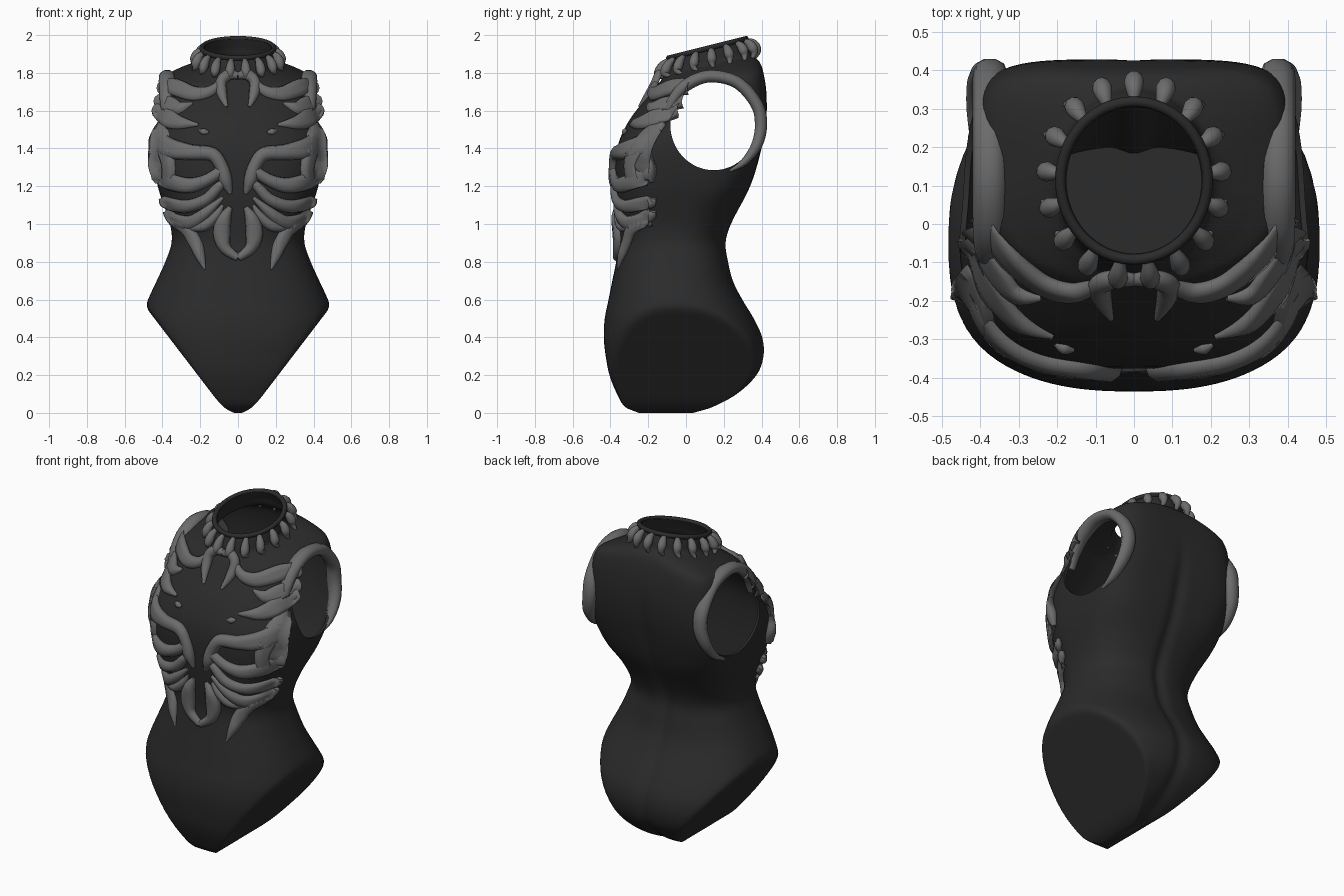
import bpy, bmesh
from math import sin, cos, pi, radians, exp
from mathutils import Vector

old = bpy.data.objects.get("Cube")
if old:
    bpy.data.objects.remove(old, do_unlink=True)


def material(name, value):
    m = bpy.data.materials.new(name)
    m.use_nodes = True
    col = (value, value, value, 1)
    m.diffuse_color = col
    bsdf = m.node_tree.nodes["Principled BSDF"]
    bsdf.inputs["Base Color"].default_value = col
    bsdf.inputs["Roughness"].default_value = 0.7
    return m


DARK = material("dark suit", 0.024)
GREY = material("bone grey", 0.15)

# Body cross-sections: height, half width, front, back, squareness
SECTIONS = [
    (0, .30, -.25, .04, 2.5), (.03, .36, -.32, .14, 2.5),
    (.1, .42, -.365, .27, 2.5), (.2, .46, -.405, .375, 2.5),
    (.3, .49, -.425, .412, 2.5), (.4, .505, -.435, .405, 2.5),
    (.5, .51, -.43, .36, 2.4), (.6, .476, -.41, .30, 2.4),
    (.7, .43, -.39, .25, 2.4), (.8, .385, -.37, .225, 2.4),
    (.9, .352, -.355, .212, 2.4), (1, .36, -.36, .24, 2.6),
    (1.2, .425, -.375, .34, 3), (1.4, .455, -.365, .40, 3),
    (1.55, .44, -.30, .425, 2.5), (1.7, .415, -.185, .425, 2.3),
    (1.77, .385, -.15, .41, 2.3), (1.81, .30, -.13, .39, 2.2),
    (1.84, .215, -.125, .355, 2.1), (1.88, .20, -.115, .34, 2),
    (1.935, .19, -.09, .316, 2),
]


def clamp(v):
    return min(max(v, 0), 1)


def section(z):
    """Smoothly interpolated half width, front, back and squareness."""
    last = len(SECTIONS) - 1
    z = min(max(z, 0), SECTIONS[last][0])
    i = max(k for k in range(last) if SECTIONS[k][0] <= z)
    a, b = SECTIONS[i], SECTIONS[i + 1]
    p, q = SECTIONS[max(i - 1, 0)], SECTIONS[min(i + 2, last)]
    h = b[0] - a[0]
    t = (z - a[0]) / h
    out = []
    for c in range(1, 5):
        ma = (b[c] - p[c]) / (b[0] - p[0]) * h
        mb = (q[c] - a[c]) / (q[0] - a[0]) * h
        out.append(a[c] + t * ma + t * t * (3 * (b[c] - a[c]) - 2 * ma - mb)
                   + t ** 3 * (ma + mb - 2 * (b[c] - a[c])))
    return out


def ring_point(angle, z, grow=0):
    """Point on the body; angle 0 is the model's left, 90 degrees the back."""
    w, yf, yb, n = section(z)
    c, s = cos(angle), sin(angle)
    if s > 0:                                      # squarer shoulder blades
        n += (4.8 - n) * clamp((z - 1.1) / 0.3) * clamp((1.84 - z) / 0.07)
    r = (abs(c) ** n + abs(s) ** n) ** (-1 / n)
    mid, half = (yf + yb) / 2, (yb - yf) / 2
    x, dy = (w + grow) * r * c, (half + grow) * r * s
    if s > 0 and z < 1.7:                          # groove down the spine
        dy -= 0.018 * exp(-(x / 0.035) ** 2) * min(1, (1.7 - z) * 3)
    # Slanted leg openings, closed flat with a rounded edge
    limit = 0.06 + 0.765 * z - 0.04 * exp(-z / 0.02)
    soft = 0.035
    blend = clamp(0.5 + (limit - abs(x)) / (2 * soft))
    ax = limit + (abs(x) - limit) * blend - soft * blend * (1 - blend)
    x = max(ax, 0) * (1 if x >= 0 else -1)
    k = clamp((z - 1.68) / 0.2)                    # neck leans forward
    return Vector((x, mid + dy, z + 0.25 * k * k * (3 - 2 * k) * dy))


def front_point(x, z):
    w, yf, yb, n = section(z)
    f = min(abs(x) / w, 0.975)
    mid = (yf + yb) / 2
    return Vector((f * w * (1 if x >= 0 else -1), mid - (mid - yf) * (1 - f ** n) ** (1 / n), z))


def finish(obj, mat, angle=40):
    obj.data.materials.clear()
    obj.data.materials.append(mat)
    bpy.ops.object.select_all(action='DESELECT')
    obj.select_set(True)
    bpy.context.view_layer.objects.active = obj
    bpy.ops.object.shade_smooth_by_angle(angle=radians(angle))


def loft(name, heights, grow=0):
    """Body skin through the given heights, closed at the lowest one."""
    sides = 128
    bm = bmesh.new()
    rings = [[bm.verts.new(ring_point(2 * pi * (k + 0.5) / sides, z, grow)) for k in range(sides)]
             for z in heights]
    for lo, hi in zip(rings, rings[1:]):
        for k in range(sides):
            j = (k + 1) % sides
            bm.faces.new((lo[k], lo[j], hi[j], hi[k]))
    bm.faces.new(rings[0][::-1])
    bmesh.ops.recalc_face_normals(bm, faces=bm.faces[:])
    mesh = bpy.data.meshes.new(name)
    bm.to_mesh(mesh)
    bm.free()
    obj = bpy.data.objects.new(name, mesh)
    bpy.context.collection.objects.link(obj)
    return obj


# Torso shell from bottom to neck, and a floor inside the waist
STEPS = 5
levels = [a[0] + (b[0] - a[0]) * k / STEPS for a, b in zip(SECTIONS, SECTIONS[1:]) for k in range(STEPS)]
torso = loft("torso", levels + [SECTIONS[-1][0]])
finish(loft("waist_floor", [0.93, 0.94], -0.008), DARK)

# Arm holes through the hollow shell
ARM_Y, ARM_Z = 0.147, 1.525
bpy.ops.mesh.primitive_cylinder_add(vertices=64, radius=1, depth=2,
                                    location=(0, ARM_Y, ARM_Z), rotation=(0, pi / 2, 0))
cutter = bpy.context.object
cutter.name = "arm_hole_cutter"
cutter.scale = (0.24, 0.23, 1)
cutter.hide_render = True
bpy.context.view_layer.objects.active = torso
solid = torso.modifiers.new("shell", 'SOLIDIFY')
solid.thickness, solid.offset = 0.015, -1
hole = torso.modifiers.new("arm holes", 'BOOLEAN')
hole.operation, hole.solver, hole.object = 'DIFFERENCE', 'EXACT', cutter
for m in ("shell", "arm holes"):
    bpy.ops.object.modifier_apply(modifier=m)
bpy.data.objects.remove(cutter, do_unlink=True)
finish(torso, DARK)


def smooth_path(pts, steps=7):
    """Catmull-Rom through tuples of any length."""
    pts = [Vector(p) for p in pts]
    out = []
    for i in range(len(pts) - 1):
        a, b = pts[i], pts[i + 1]
        p, q = pts[max(i - 1, 0)], pts[min(i + 2, len(pts) - 1)]
        for k in range(steps):
            t = k / steps
            out.append(a + (b - p) * (t / 2) + (p * 2 - a * 5 + b * 4 - q) * (t * t / 2)
                       + (a * 3 - p - b * 3 + q) * (t ** 3 / 2))
    return out + [pts[-1]]


def tubes(name, paths, mat=GREY, cyclic=False):
    """Tapered tubes; each path is a list of (position, radius)."""
    cu = bpy.data.curves.new(name, 'CURVE')
    cu.dimensions = '3D'
    cu.bevel_depth, cu.bevel_resolution, cu.use_fill_caps = 1, 3, True
    for path in paths:
        sp = cu.splines.new('POLY')
        sp.points.add(len(path) - 1)
        sp.use_cyclic_u = cyclic
        for p, (co, r) in zip(sp.points, path):
            p.co, p.radius = (*co, 1), max(r, 0.004)
    obj = bpy.data.objects.new(name, cu)
    bpy.context.collection.objects.link(obj)
    bpy.ops.object.select_all(action='DESELECT')
    obj.select_set(True)
    bpy.context.view_layer.objects.active = obj
    bpy.ops.object.convert(target='MESH')
    finish(bpy.context.object, mat, 60)
    return bpy.context.object


def front_bones(name, pts):
    """Mirrored pair hugging the chest; points are (x, height, radius)."""
    path = smooth_path(pts)
    obj = tubes(name, [[(front_point(s * x, z), r) for x, z, r in path] for s in (1, -1)])
    for v in obj.data.vertices:                    # low band lying on the suit
        skin = front_point(v.co.x, v.co.z).y
        v.co.y = skin + max(min(v.co.y - skin, 0.008), -0.035)


# Chest bones
front_bones("collar_bone", [(.395, 1.72, .04), (.34, 1.725, .048), (.24, 1.69, .042),
                            (.15, 1.70, .032), (.09, 1.75, .02)])
front_bones("upper_chest_finger", [(.41, 1.65, .04), (.36, 1.63, .045), (.31, 1.615, .035), (.24, 1.64, .008)])
front_bones("lower_chest_finger", [(.42, 1.60, .04), (.37, 1.56, .05), (.31, 1.535, .038), (.21, 1.525, .008)])
front_bones("chest_spot", [(.155, 1.485, .006), (.18, 1.488, .018), (.205, 1.495, .006)])
front_bones("throat_fork", [(0, 1.785, .02), (.05, 1.79, .03), (.088, 1.755, .03),
                            (.085, 1.69, .028), (.06, 1.62, .008)])
front_bones("side_plate", [(.41, 1.53, .02), (.41, 1.46, .06), (.41, 1.39, .065), (.42, 1.30, .055), (.41, 1.22, .03)])
front_bones("brow_rib", [(.41, 1.43, .055), (.36, 1.40, .055), (.25, 1.38, .042), (.14, 1.37, .038),
                         (.09, 1.31, .035), (.065, 1.23, .035), (.04, 1.16, .01)])
front_bones("cheek_rib", [(.42, 1.26, .045), (.36, 1.225, .045), (.26, 1.205, .042), (.17, 1.23, .034), (.09, 1.28, .03)])
front_bones("eye_corner", [(.38, 1.38, .045), (.365, 1.31, .04), (.365, 1.24, .04)])
front_bones("middle_rib", [(.41, 1.14, .025), (.37, 1.11, .035), (.27, 1.095, .035),
                           (.17, 1.13, .032), (.10, 1.20, .026), (.05, 1.24, .012)])
front_bones("lower_rib", [(.375, 1.07, .028), (.33, 1.02, .038), (.25, 1.01, .038), (.17, 1.06, .03), (.08, 1.14, .01)])
front_bones("hip_spear", [(.35, 1.01, .02), (.27, .97, .036), (.225, .90, .038), (.2, .83, .028), (.175, .76, .005)])
front_bones("inner_spear", [(.25, .98, .02), (.18, .99, .03), (.12, 1.04, .024), (.08, 1.10, .008)])
front_bones("belly_petal", [(.04, 1.09, .012), (.075, 1.02, .04), (.085, .94, .046), (.065, .87, .032), (0, .82, .02)])

# Shoulder straps around the arm holes, widened into bands
STRAP_X = 0.375
strap = []
for deg, r in ((172, .02), (150, .03), (125, .034), (95, .034), (60, .034), (25, .034),
               (0, .034), (-25, .03), (-50, .02), (-70, .008)):
    a = radians(deg)
    strap.append((STRAP_X + .035 * max(0, -sin(a)), ARM_Y + .25 * cos(a), ARM_Z + .258 * sin(a), r))
strap = smooth_path(strap)
bands = tubes("shoulder_strap", [[((s * x, y, z), r) for x, y, z, r in strap] for s in (1, -1)])
for v in bands.data.vertices:
    side = STRAP_X if v.co.x > 0 else -STRAP_X
    v.co.x = side + (v.co.x - side) * 1.3

# Neck rim and the ring of teeth below it
tubes("neck_rim", [[(ring_point(2 * pi * k / 48, 1.93), .014) for k in range(48)]], DARK, True)
teeth = []
COUNT = 17
for k in range(COUNT):
    a = pi / 2 + 2 * pi * k / COUNT
    pts = [(*ring_point(a, 1.92, .0), .012), (*ring_point(a, 1.90, .02), .022),
           (*ring_point(a, 1.87, .028), .026), (*ring_point(a, 1.845, .025), .017),
           (*ring_point(a, 1.815, -.04), .004)]
    teeth.append([(p[:3], p[3]) for p in smooth_path(pts, 4)])
tubes("neck_teeth", teeth)
